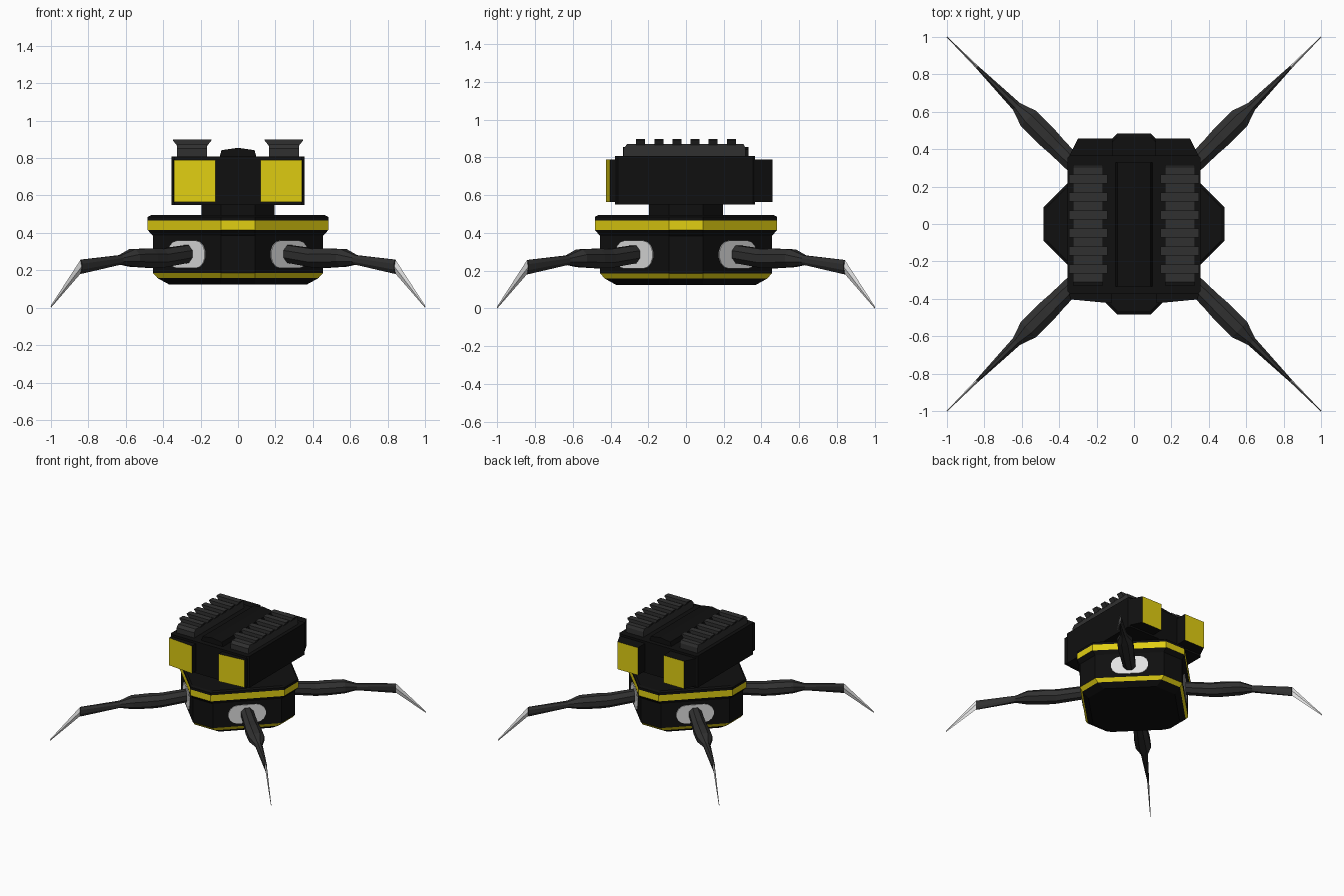
import bpy, bmesh, math
from mathutils import Vector

if "Cube" in bpy.data.objects:
    bpy.data.objects.remove(bpy.data.objects["Cube"], do_unlink=True)


def material(name, r, g, b):
    m = bpy.data.materials.new(name)
    m.use_nodes = True
    m.diffuse_color = (r, g, b, 1)
    bsdf = m.node_tree.nodes["Principled BSDF"]
    bsdf.inputs["Base Color"].default_value = (r, g, b, 1)
    bsdf.inputs["Roughness"].default_value = 0.7
    return m


BLACK = material("black", 0.005, 0.005, 0.005)
GREY = material("dark grey", 0.03, 0.03, 0.03)
YELLOW = material("yellow", 0.75, 0.62, 0.006)
WHITE = material("pale grey", 0.75, 0.75, 0.75)


def loft(name, rings, mats, band_colour=None, face_rule=None):
    """Skin a stack of equal rings and cap both ends."""
    bm = bmesh.new()
    loops = [[bm.verts.new(p) for p in ring] for ring in rings]
    n = len(loops[0])
    for band, (a, b) in enumerate(zip(loops, loops[1:])):
        for i in range(n):
            j = (i + 1) % n
            f = bm.faces.new((a[i], a[j], b[j], b[i]))
            if band_colour:
                f.material_index = band_colour[band]
    bm.faces.new(loops[0][::-1])
    bm.faces.new(loops[-1])
    bmesh.ops.recalc_face_normals(bm, faces=bm.faces)
    if face_rule:
        for f in bm.faces:
            f.material_index = face_rule(f.normal)
    mesh = bpy.data.meshes.new(name)
    bm.to_mesh(mesh)
    bm.free()
    for m in mats:
        mesh.materials.append(m)
    obj = bpy.data.objects.new(name, mesh)
    bpy.context.collection.objects.link(obj)
    return obj


def octagon(w, c, z):
    return [(w, -c, z), (w, c, z), (c, w, z), (-c, w, z),
            (-w, c, z), (-w, -c, z), (-c, -w, z), (c, -w, z)]


def rect(x0, x1, y0, y1, z):
    return [(x0, y0, z), (x1, y0, z), (x1, y1, z), (x0, y1, z)]


def plan(points, z):
    return [(x, y, z) for x, y in points]


# Body: eight-sided hull with two yellow bands
hull = [(0.37, 0.125), (0.43, 0.158), (0.455, 0.186), (0.455, 0.385),
        (0.483, 0.415), (0.483, 0.465), (0.483, 0.485), (0.465, 0.495)]
loft("body", [octagon(w, 0.09, z) for w, z in hull], [BLACK, YELLOW],
     [0, 1, 0, 0, 1, 0, 0])
loft("neck", [octagon(0.195, 0.09, z) for z in (0.49, 0.555)], [BLACK])

# Head: main block with chamfered ends and a central ridge
outline = [(-0.34, -0.375), (0.34, -0.375), (0.355, -0.36), (0.355, 0.355),
           (0.345, 0.365), (-0.345, 0.365), (-0.355, 0.355), (-0.355, -0.36)]
loft("head", [plan(outline, z) for z in (0.55, 0.808)], [BLACK])
loft("head_ridge",
     [[(-0.1, y, 0.8), (0.1, y, 0.8), (0.088, y, 0.842), (0, y, 0.855),
       (-0.088, y, 0.842)] for y in (-0.335, 0.33)], [BLACK])

# Yellow-faced blocks at the front and back of the head
for s, side in ((1, "left"), (-1, "right")):
    front = [(0.12 * s, -0.37), (0.345 * s, -0.37),
             (0.342 * s, -0.403), (0.12 * s, -0.424)]
    back = [(0.115 * s, 0.36), (0.348 * s, 0.36),
            (0.3 * s, 0.457), (0.115 * s, 0.457)]
    loft(f"front_block_{side}", [plan(front, z) for z in (0.565, 0.79)],
         [BLACK, YELLOW], face_rule=lambda n: int(n.y < -0.8))
    loft(f"back_block_{side}", [plan(back, z) for z in (0.565, 0.79)],
         [BLACK, YELLOW], face_rule=lambda n: int(n.y > 0.95))

    # Roof rail with flared crossbars
    x0, x1 = sorted((0.165 * s, 0.325 * s))
    loft(f"rail_{side}", [rect(x0, x1, -0.33, 0.315, 0.8),
                          rect(x0, x1, -0.33, 0.315, 0.85),
                          rect(x0, x1, -0.31, 0.305, 0.872)], [GREY])
    for i in range(6):
        y = -0.24 + 0.096 * i
        loft(f"crossbar_{side}_{i + 1}",
             [rect(x0, x1, y - 0.024, y + 0.024, 0.865),
              rect(x0 - 0.022, x1 + 0.022, y - 0.024, y + 0.024, 0.893),
              rect(x0 - 0.022, x1 + 0.022, y - 0.024, y + 0.024, 0.898)],
             [GREY])

# Leg sections: reach, centre height, half height, half width
sections = [(0.22, 0.296, 0.046, 0.045), (0.41, 0.265, 0.05, 0.052),
            (0.47, 0.265, 0.052, 0.058), (0.565, 0.266, 0.047, 0.057),
            (0.63, 0.256, 0.025, 0.026), (0.84, 0.219, 0.038, 0.008)]
claw = [(0.842, 0.219, 0.037, 0.008), (1.0, 0.006, 0.006, 0.002)]
corners = [(math.cos(a), math.sin(a))
           for a in (math.pi / 4 * (k + 0.5) for k in range(8))]

for sx, sy, where in ((1, -1, "front_left"), (-1, -1, "front_right"),
                      (1, 1, "back_left"), (-1, 1, "back_right")):
    across = Vector((-sy, sx, 0)).normalized()

    def at(reach, u, z):
        """Point at a reach along the diagonal, offset u sideways."""
        return Vector((sx * reach, sy * reach, z)) + across * u

    loft(f"leg_{where}",
         [[at(d, u / 0.924 * hw, zc + v / 0.924 * hh) for u, v in corners]
          for d, zc, hh, hw in sections], [GREY])
    loft(f"claw_{where}",
         [[at(d, 0, zc + hh), at(d, hw, zc), at(d, 0, zc - hh), at(d, -hw, zc)]
          for d, zc, hh, hw in claw], [WHITE])

    # Rounded leg socket plate on the diagonal wall
    rim = []
    for k in range(16):
        a = -math.pi / 2 + math.pi * (k % 8) / 7 + math.pi * (k // 8)
        shift = 0.07 if k < 8 else -0.07
        rim.append((shift + 0.072 * math.cos(a), 0.285 + 0.074 * math.sin(a)))
    loft(f"socket_{where}",
         [[at(r, u, z) for u, z in rim] for r in (0.27, 0.277)], [WHITE])
